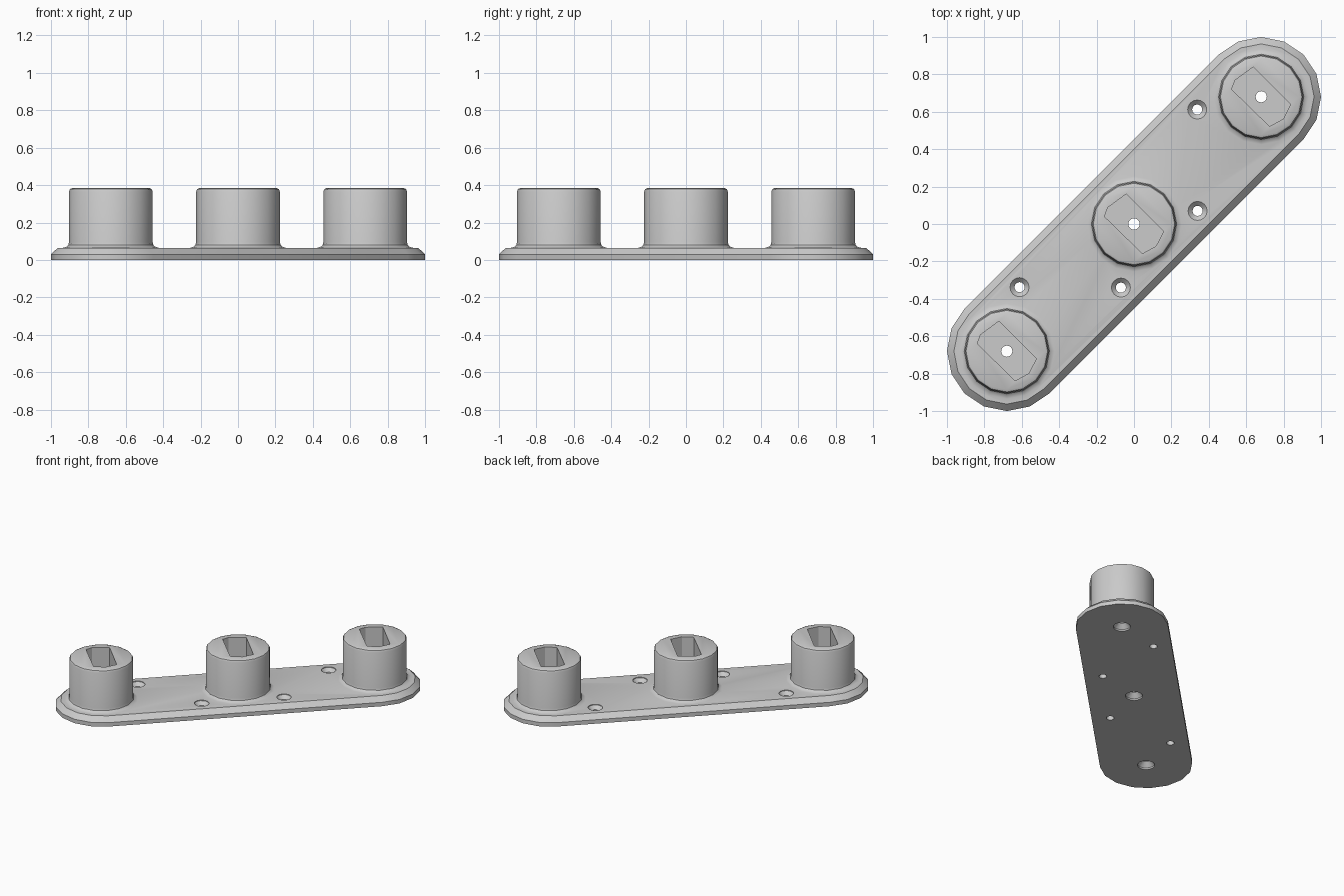
import bpy, bmesh, math

if "Cube" in bpy.data.objects:
    bpy.data.objects.remove(bpy.data.objects["Cube"])

SPAN = 0.68                      # distance of the end posts along x and y
SIDES = 16

grey = bpy.data.materials.new("plain grey")
grey.diffuse_color = (0.6, 0.6, 0.6, 1)
grey.use_nodes = True
grey.node_tree.nodes["Principled BSDF"].inputs["Base Color"].default_value = grey.diffuse_color


def loft(name, rings):
    """Closed solid through a stack of matching rings."""
    bm = bmesh.new()
    loops = [[bm.verts.new(p) for p in ring] for ring in rings]
    n = len(loops[0])
    for a, b in zip(loops, loops[1:]):
        for i in range(n):
            j = (i + 1) % n
            bm.faces.new((a[i], a[j], b[j], b[i]))
    bm.faces.new(loops[0][::-1])
    bm.faces.new(loops[-1])
    bmesh.ops.recalc_face_normals(bm, faces=bm.faces)
    me = bpy.data.meshes.new(name)
    bm.to_mesh(me)
    bm.free()
    me.materials.append(grey)
    ob = bpy.data.objects.new(name, me)
    bpy.context.collection.objects.link(ob)
    return ob


def lathe(name, profile, x, y):
    turn = [2 * math.pi * i / SIDES for i in range(SIDES)]
    return loft(name, [[(x + r * math.cos(t), y + r * math.sin(t), z) for t in turn]
                       for r, z in profile])


def stadium(r, z):
    """Rounded bar outline running along the x = y diagonal."""
    pts = []
    for start, c in ((-2, SPAN), (6, -SPAN)):
        for i in range(9):
            t = (start + i) * math.pi / 8
            pts.append((c + r * math.cos(t), c + r * math.sin(t), z))
    return pts


def combine(target, other, operation):
    mod = target.modifiers.new(other.name, 'BOOLEAN')
    mod.operation = operation
    mod.solver = 'EXACT'
    mod.object = other
    other.hide_render = True


# base plate with chamfered rim
plate = loft("mounting_plate", [stadium(0.32, 0), stadium(0.32, 0.03), stadium(0.283, 0.065)])
helpers = []

# post profile: root fillet, straight wall, rounded top edge
post_profile = [(0.255, 0.04), (0.255, 0.065), (0.238, 0.07), (0.228, 0.079), (0.224, 0.095),
                (0.224, 0.365), (0.218, 0.379), (0.204, 0.385)]
# flat-sided pocket outline
pocket = [(-0.158, 0.04), (-0.14, 0.088), (-0.042, 0.16),
          (0.158, -0.04), (0.118, -0.118), (0.045, -0.158)]
# screw hole, widened on the underside
bore = [(0.06, -0.02), (0.06, 0.012), (0.03, 0.045), (0.03, 0.25)]

for c in (-SPAN, 0, SPAN):
    post = lathe("post", post_profile, c, c)
    combine(plate, post, 'UNION')
    slot = loft("pocket_cutter", [[(c + x, c + y, z) for x, y in pocket] for z in (0.16, 0.5)])
    hole = lathe("bore_cutter", bore, c, c)
    combine(plate, slot, 'DIFFERENCE')
    combine(plate, hole, 'DIFFERENCE')
    helpers += [post, slot, hole]

# countersunk fixing holes between the posts
for x, y in ((0.338, 0.612), (0.34, 0.07), (-0.07, -0.34), (-0.612, -0.338)):
    sink = lathe("countersink_cutter",
                 [(0.027, -0.02), (0.027, 0.035), (0.051, 0.06), (0.051, 0.1)], x, y)
    combine(plate, sink, 'DIFFERENCE')
    helpers.append(sink)

# bake the cuts and drop the helpers
bpy.context.view_layer.update()
dg = bpy.context.evaluated_depsgraph_get()
baked = bpy.data.meshes.new_from_object(plate.evaluated_get(dg))
plate.modifiers.clear()
plate.data = baked
for ob in helpers:
    bpy.data.objects.remove(ob)

bpy.ops.object.select_all(action='DESELECT')
plate.select_set(True)
bpy.context.view_layer.objects.active = plate
bpy.ops.object.shade_smooth_by_angle(angle=math.radians(30))
